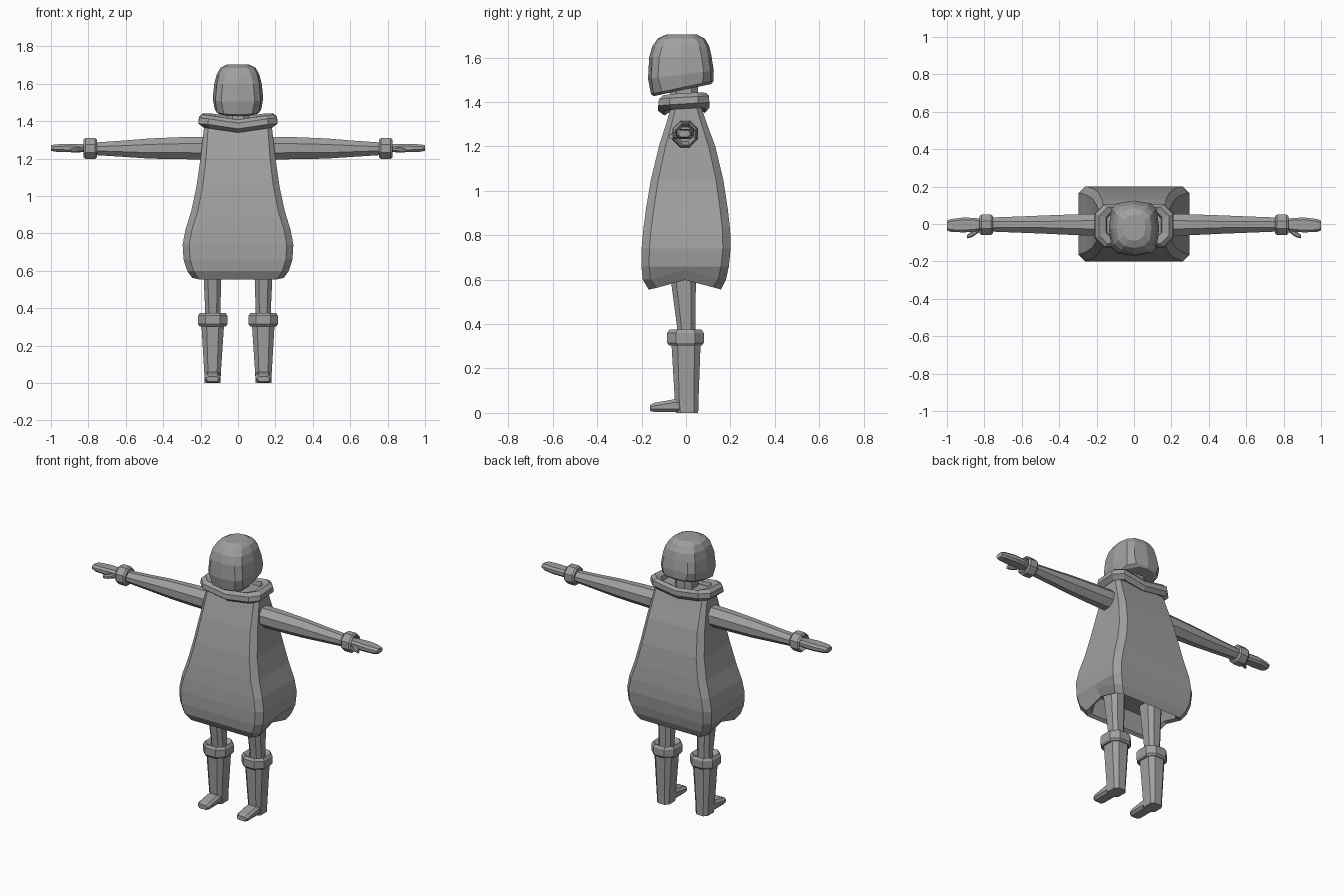
import bpy, bmesh, math
from mathutils import Vector

grey = bpy.data.materials.new("grey")
grey.diffuse_color = (0.35, 0.35, 0.35, 1)


def section(x0, x1, y0, y1, cut, bulge=0.0):
    """Chamfered rectangle with a middle point on each side (12 points)."""
    cx, cy, hx, hy = (x0 + x1) / 2, (y0 + y1) / 2, (x1 - x0) / 2, (y1 - y0) / 2
    quarter = [(hx, 0), (hx - bulge, hy - cut), (hx - cut, hy - bulge)]
    pts = quarter + [(0, hy)]
    pts += [(-x, y) for x, y in reversed(quarter)]
    pts += [(x, -y) for x, y in reversed(pts[1:-1])]
    return [(cx + x, cy + y) for x, y in pts]


def loft(name, rings, place=lambda u, v, w: (u, v, w), closed=False):
    """Skin a list of (height, section) rings; closed joins last ring to first."""
    bm = bmesh.new()
    loops = [[bm.verts.new(place(u, v, w)) for u, v in sec] for w, sec in rings]
    pairs = list(zip(loops, loops[1:])) + ([(loops[-1], loops[0])] if closed else [])
    for a, b in pairs:
        n = len(a)
        for i in range(n):
            j = (i + 1) % n
            bm.faces.new((a[i], a[j], b[j], b[i]))
    if not closed:
        bm.faces.new(loops[0])
        bm.faces.new(loops[-1])
    bmesh.ops.recalc_face_normals(bm, faces=bm.faces)
    mesh = bpy.data.meshes.new(name)
    bm.to_mesh(mesh)
    bm.free()
    mesh.materials.append(grey)
    ob = bpy.data.objects.new(name, mesh)
    bpy.context.collection.objects.link(ob)
    return ob


def sym(hx, y0, y1, cut, bulge=0.0):
    return section(-hx, hx, y0, y1, cut, bulge)


# Coat: bell-shaped body, hem arched up at the sides, hollow underneath
def hem(u, v, w):
    lift = 0.045 * max(0, 1 - abs(v) / 0.16) if w < 0.65 else 0
    return (u, v, w + lift)


loft("coat", [
    (0.68, sym(0.20, -0.13, 0.13, 0.03)),
    (0.565, sym(0.225, -0.15, 0.14, 0.035)),
    (0.555, sym(0.245, -0.168, 0.158, 0.035)),
    (0.60, sym(0.272, -0.195, 0.18, 0.035)),
    (0.66, sym(0.291, -0.201, 0.193, 0.035)),
    (0.74, sym(0.296, -0.20, 0.201, 0.035)),
    (0.82, sym(0.281, -0.193, 0.199, 0.035)),
    (0.92, sym(0.25, -0.18, 0.188, 0.035)),
    (1.05, sym(0.222, -0.158, 0.168, 0.033)),
    (1.20, sym(0.201, -0.122, 0.132, 0.03)),
    (1.30, sym(0.189, -0.09, 0.095, 0.025)),
    (1.40, sym(0.178, -0.06, 0.06, 0.02)),
], hem)


# Collar: chunky ring, raised toward the shoulders and the back
def collar_bend(u, v, w):
    return (u, v, w + 0.025 * min(1, abs(u) / 0.17) + 0.06 * v)


loft("collar", [
    (1.345, sym(0.185, -0.098, 0.085, 0.04)),
    (1.367, sym(0.212, -0.125, 0.105, 0.05)),
    (1.397, sym(0.208, -0.122, 0.104, 0.05)),
    (1.415, sym(0.187, -0.105, 0.09, 0.045)),
    (1.405, sym(0.15, -0.082, 0.07, 0.035)),
    (1.36, sym(0.14, -0.07, 0.06, 0.03)),
], collar_bend, closed=True)

# Neck
loft("neck", [
    (1.36, sym(0.06, -0.075, 0.055, 0.03)),
    (1.52, sym(0.055, -0.07, 0.055, 0.03)),
])


# Head: rounded block with a sloping underside
def head_slope(u, v, w):
    return (u, v, w + (0.21 * (v - 0.12) if w < 1.5 else
                       0.12 * (v - 0.12) if w < 1.55 else 0))


loft("head", [
    (1.482, sym(0.108, -0.145, 0.115, 0.05, 0.01)),
    (1.494, sym(0.125, -0.158, 0.124, 0.05, 0.012)),
    (1.54, sym(0.135, -0.171, 0.125, 0.045, 0.014)),
    (1.60, sym(0.127, -0.166, 0.116, 0.045, 0.014)),
    (1.65, sym(0.114, -0.152, 0.105, 0.045, 0.012)),
    (1.685, sym(0.094, -0.128, 0.085, 0.042, 0.01)),
    (1.703, sym(0.06, -0.09, 0.05, 0.03, 0.006)),
], head_slope)

for side, label in ((1, "left"), (-1, "right")):
    # Arm parts run along x; sections are given as (y, z)
    def along_x(u, v, w):
        return (side * w, u, v)

    def along_z(u, v, w):
        return (side * u, v, w)

    loft(f"{label}_sleeve", [
        (0.12, section(-0.062, 0.055, 1.195, 1.318, 0.035)),
        (0.30, section(-0.06, 0.052, 1.197, 1.315, 0.035)),
        (0.47, section(-0.052, 0.046, 1.20, 1.308, 0.032)),
        (0.62, section(-0.046, 0.04, 1.21, 1.296, 0.027)),
        (0.78, section(-0.04, 0.034, 1.22, 1.285, 0.022)),
    ], along_x)

    loft(f"{label}_sleeve_cuff", [
        (0.755, section(-0.05, 0.043, 1.207, 1.303, 0.03)),
        (0.765, section(-0.059, 0.05, 1.198, 1.31, 0.034)),
        (0.815, section(-0.059, 0.05, 1.198, 1.31, 0.034)),
        (0.825, section(-0.05, 0.043, 1.207, 1.303, 0.03)),
        (0.795, section(-0.036, 0.03, 1.222, 1.288, 0.02)),
    ], along_x)

    loft(f"{label}_hand", [
        (0.79, section(-0.03, 0.024, 1.235, 1.275, 0.012)),
        (0.85, section(-0.04, 0.032, 1.234, 1.278, 0.012)),
        (0.91, section(-0.045, 0.035, 1.235, 1.279, 0.012)),
        (0.98, section(-0.042, 0.026, 1.237, 1.276, 0.012)),
        (1.0, section(-0.034, 0.018, 1.242, 1.271, 0.01)),
    ], along_x)

    loft(f"{label}_thumb", [
        (0.83, section(-0.045, -0.015, 1.237, 1.265, 0.008)),
        (0.865, section(-0.07, -0.038, 1.233, 1.26, 0.008)),
        (0.892, section(-0.077, -0.058, 1.233, 1.255, 0.006)),
    ], along_x)

    # Leg, boot and boot cuff run along z
    loft(f"{label}_leg", [
        (0.33, section(0.095, 0.175, -0.035, 0.042, 0.02)),
        (0.40, section(0.094, 0.176, -0.042, 0.042, 0.02)),
        (0.70, section(0.085, 0.19, -0.082, 0.046, 0.025)),
    ], along_z)

    loft(f"{label}_boot_cuff", [
        (0.303, section(0.065, 0.205, -0.075, 0.07, 0.035)),
        (0.315, section(0.057, 0.213, -0.085, 0.08, 0.04)),
        (0.36, section(0.057, 0.213, -0.085, 0.08, 0.04)),
        (0.375, section(0.066, 0.204, -0.074, 0.07, 0.035)),
        (0.355, section(0.09, 0.18, -0.045, 0.045, 0.02)),
    ], along_z)

    loft(f"{label}_boot", [
        (0.0, section(0.093, 0.178, -0.045, 0.055, 0.02)),
        (0.05, section(0.092, 0.18, -0.05, 0.056, 0.02)),
        (0.32, section(0.074, 0.196, -0.066, 0.066, 0.028)),
    ], along_z)

    # Toe runs forward; sections are given as (x, z)
    loft(f"{label}_toe", [
        (0.02, section(0.096, 0.176, 0.004, 0.062, 0.012)),
        (-0.06, section(0.094, 0.178, 0.004, 0.06, 0.014)),
        (-0.14, section(0.094, 0.178, 0.004, 0.046, 0.014)),
        (-0.161, section(0.104, 0.168, 0.008, 0.036, 0.01)),
    ], lambda u, v, w: (side * u, w, v))
